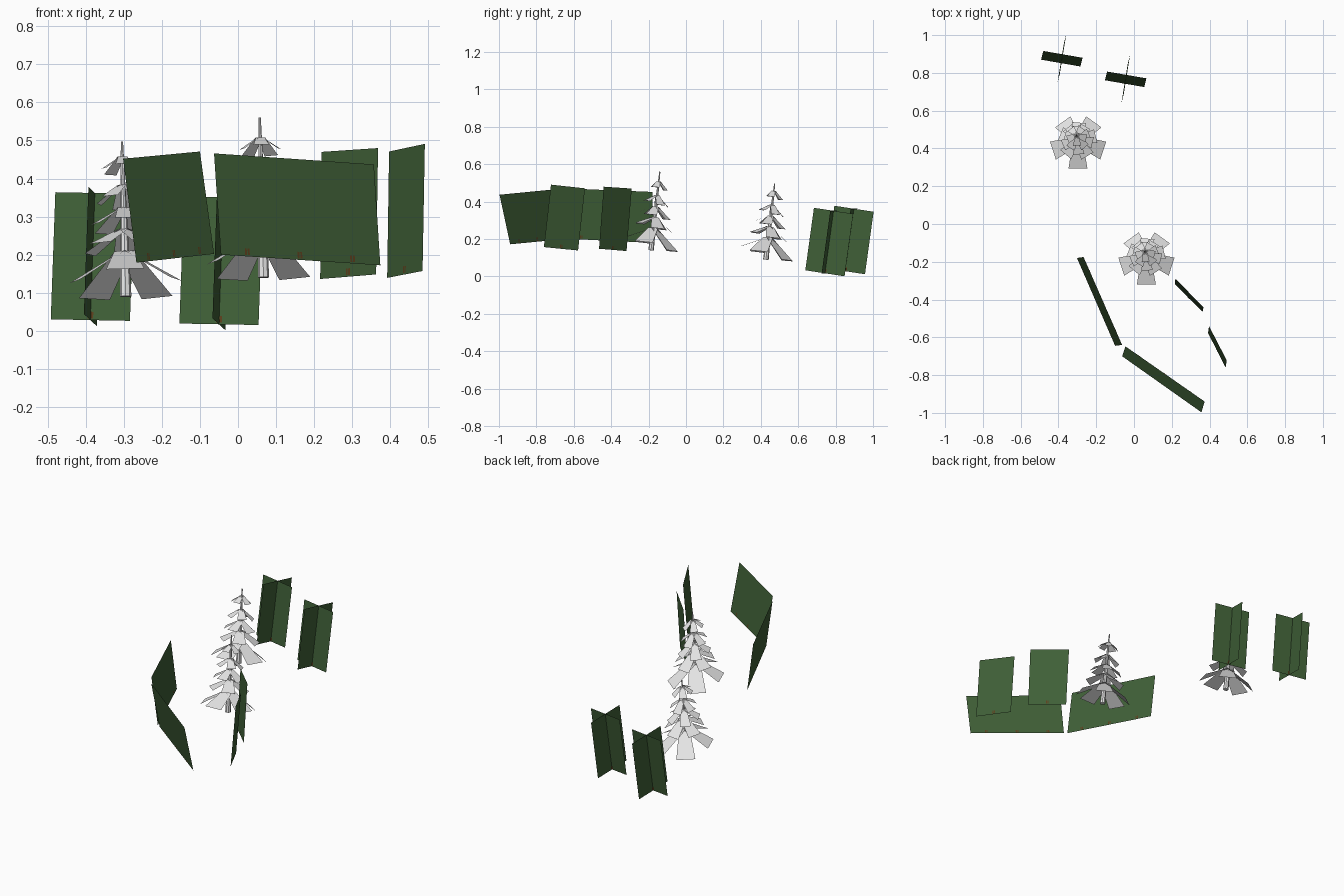
import bpy, bmesh, math
from mathutils import Vector, Matrix

if "Cube" in bpy.data.objects:
    bpy.data.objects.remove(bpy.data.objects["Cube"])


def material(name, rgb):
    m = bpy.data.materials.new(name)
    m.diffuse_color = (*rgb, 1)
    m.use_nodes = True
    m.node_tree.nodes["Principled BSDF"].inputs["Base Color"].default_value = m.diffuse_color
    return m


GREEN = material("pine_green", (0.05, 0.115, 0.038))
BROWN = material("bark_brown", (0.11, 0.05, 0.012))
GREY = material("pale_grey", (0.8, 0.8, 0.8))


def finish(bm, name, mats):
    me = bpy.data.meshes.new(name)
    bm.to_mesh(me)
    bm.free()
    for m in mats:
        me.materials.append(m)
    ob = bpy.data.objects.new(name, me)
    bpy.context.collection.objects.link(ob)
    return ob


def quad(bm, pts, mat=0):
    f = bm.faces.new([bm.verts.new(p) for p in pts])
    f.material_index = mat


def card(name, bl, br, tl, tr, trunks):
    """Flat tree card with tiny bark strips along its lower edge."""
    bl, br, tl, tr = map(Vector, (bl, br, tl, tr))
    bm = bmesh.new()
    quad(bm, (bl, br, tr, tl))
    side, up = (br - bl).normalized(), (tl - bl).normalized()
    n = side.cross(up).normalized()
    for t in trunks:
        c = bl.lerp(br, t) + up * 0.004
        for off in (-0.0045, 0.0045):
            for s in (-0.0015, 0.0015):
                p = c + side * off + n * s
                w, h = side * 0.003, up * 0.018
                quad(bm, (p - w, p + w, p + w + h, p - w + h), 1)
    finish(bm, name, (GREEN, BROWN))


# crossed card pairs at the back
U = Vector((0.208, -0.036, -0.004))
V = Vector((0.034, 0.21, -0.032))
UP = Vector((0.012, 0.046, 0.334))
for i, base in enumerate([(-0.388, 0.852, 0.028), (-0.05, 0.743, 0.017)]):
    b = Vector(base)
    for label, w in (("front", U / 2), ("side", V / 2)):
        card(f"crossed_card_{label}_{i}", b - w, b + w, b - w + UP, b + w + UP, [0.5])

# wide tree-row cards at the front
card("wide_card_left", (-0.267, -0.175, 0.179), (-0.063, -0.64, 0.202),
     (-0.302, -0.18, 0.452), (-0.1, -0.645, 0.471), [0.17, 0.5, 0.83])
card("wide_card_front", (-0.045, -0.648, 0.2), (0.374, -0.94, 0.172),
     (-0.063, -0.70, 0.466), (0.357, -0.997, 0.437), [0.17, 0.5, 0.83])

# single tree cards on the right
card("single_card_inner", (0.216, -0.318, 0.136), (0.363, -0.465, 0.148),
     (0.219, -0.29, 0.47), (0.368, -0.44, 0.48), [0.5])
card("single_card_outer", (0.392, -0.577, 0.139), (0.485, -0.76, 0.157),
     (0.397, -0.54, 0.471), (0.491, -0.722, 0.491), [0.5])

# branch tiers: attach height, reach, drop, outer width, first angle
TIERS = [(0.12, 0.14, 0.09, 0.10, -90),
         (0.178, 0.098, 0.055, 0.075, -58),
         (0.235, 0.082, 0.05, 0.06, -85),
         (0.295, 0.066, 0.045, 0.05, -50),
         (0.37, 0.052, 0.035, 0.042, -15)]


def fir(name, base, top):
    base, top = Vector(base), Vector(top)
    axis = top - base
    M = Matrix.Translation(base) @ Vector((0, 0, 1)).rotation_difference(axis).to_matrix().to_4x4()
    # tapered trunk
    bm = bmesh.new()
    bmesh.ops.create_cone(bm, cap_ends=True, segments=8, radius1=0.015, radius2=0.003,
                          depth=axis.length,
                          matrix=Matrix.Translation((0, 0, axis.length / 2)))
    finish(bm, name + "_trunk", [GREY]).matrix_world = M
    # drooping branch plates
    bm = bmesh.new()
    for h, r, drop, w, a0 in TIERS:
        for k in range(5):
            a = math.radians(a0 + 72 * k)
            d = Vector((math.cos(a), math.sin(a), 0))
            s = Vector((-d.y, d.x, 0))
            inner = d * 0.006 + Vector((0, 0, h))
            outer = d * r + Vector((0, 0, h - drop * (1 + 0.3 * math.sin(a))))
            wi, wo = s * w * 0.27, s * w * 0.5
            quad(bm, (inner - wi, outer - wo, outer + wo, inner + wi))
    finish(bm, name + "_branches", [GREY]).matrix_world = M


fir("back_fir", (-0.295, 0.427, 0.09), (-0.305, 0.474, 0.497))
fir("front_fir", (0.067, -0.187, 0.14), (0.057, -0.14, 0.56))
